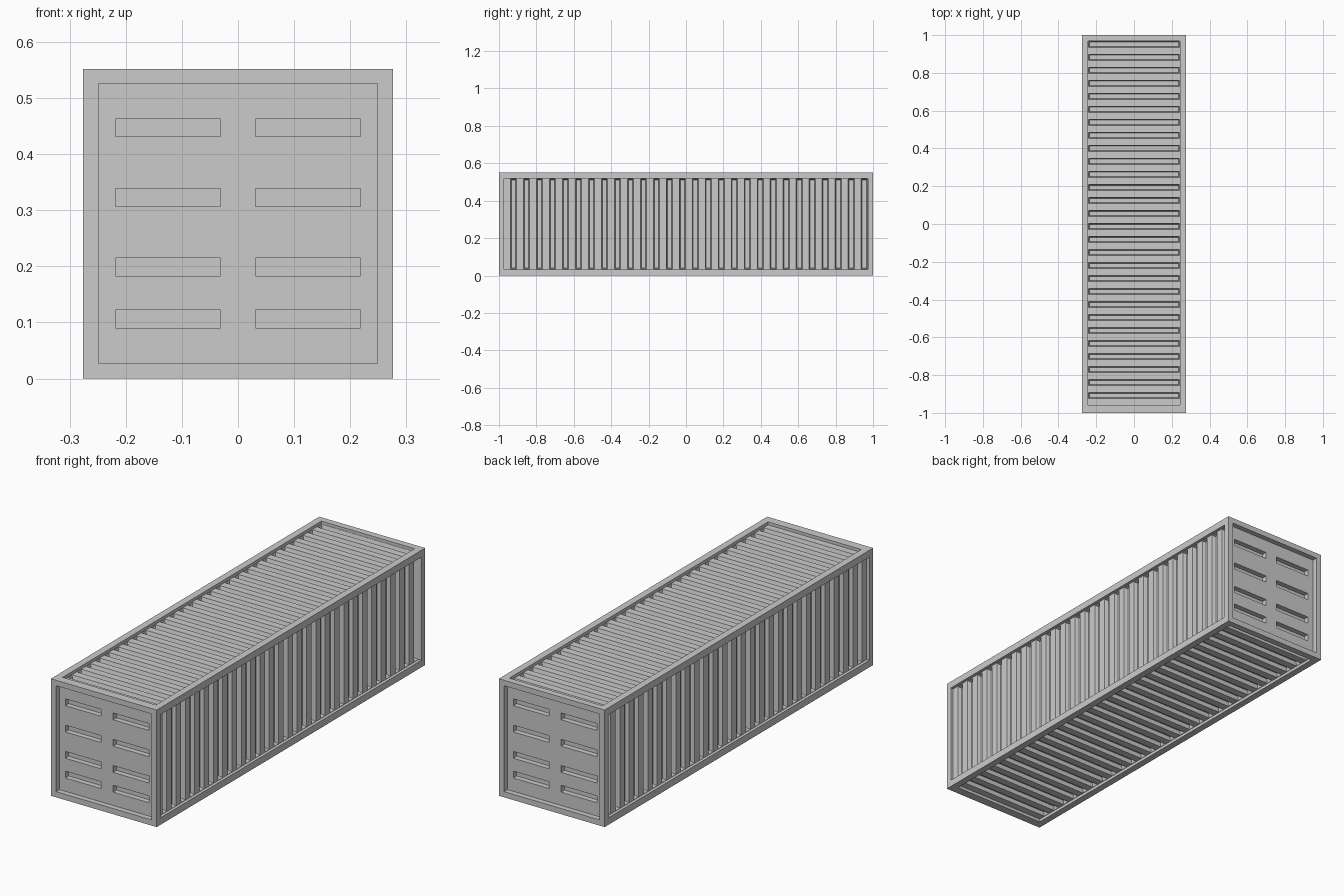
import bpy, bmesh
from mathutils import Vector

if "Cube" in bpy.data.objects:
    bpy.data.objects.remove(bpy.data.objects["Cube"])

W, L = 0.276, 1.0                      # half width / half height, half length
X, Y, Z = Vector((1, 0, 0)), Vector((0, 1, 0)), Vector((0, 0, 1))
CENTRE = Vector((0, 0, W))


def wall(name, u, v, half_u, us, vs, step, pit, taper_u, taper_v):
    """Framed, sunken panel; every odd/odd cell of the us x vs grid is a pit."""
    n = u.cross(v)
    off = L if abs(n.y) > 0.5 else W
    bm = bmesh.new()

    def loop(u0, u1, v0, v1, d):
        return [bm.verts.new(CENTRE + u * a + v * b + n * (off - d))
                for a, b in ((u0, v0), (u1, v0), (u1, v1), (u0, v1))]

    def bridge(a, b):
        for i in range(4):
            j = (i + 1) % 4
            bm.faces.new((a[i], a[j], b[j], b[i]))

    # outer frame and step down to the panel
    rim = loop(us[0], us[-1], vs[0], vs[-1], 0)
    bridge(loop(-half_u, half_u, -W, W, 0), rim)
    bridge(rim, loop(us[0], us[-1], vs[0], vs[-1], step))

    # panel cells and pits
    for i in range(len(us) - 1):
        for j in range(len(vs) - 1):
            u0, u1, v0, v1 = us[i], us[i + 1], vs[j], vs[j + 1]
            top = loop(u0, u1, v0, v1, step)
            if i % 2 and j % 2:
                low = loop(u0 + taper_u, u1 - taper_u,
                           v0 + taper_v, v1 - taper_v, step + pit)
                bridge(top, low)
                bm.faces.new(low)
            else:
                bm.faces.new(top)
    bmesh.ops.remove_doubles(bm, verts=bm.verts, dist=1e-5)
    me = bpy.data.meshes.new(name)
    bm.to_mesh(me)
    bm.free()
    bpy.context.collection.objects.link(bpy.data.objects.new(name, me))


# end walls: two columns of four slots
end_u = [-0.249, -0.218, -0.031, 0.031, 0.218, 0.249]
end_v = [z - W for z in (0.027, 0.09, 0.122, 0.183, 0.215,
                         0.307, 0.339, 0.431, 0.463, 0.526)]
wall("front_end", X, Z, W, end_u, end_v, 0.025, 0.025, 0, 0)
wall("back_end", -X, Z, W, end_u, end_v, 0.025, 0.025, 0, 0)


# corrugated walls: 28 tapered grooves along the length
def grooves(start, first, last, end):
    cuts = [start]
    for i in range(28):
        c = first + (last - first) * i / 27
        cuts += [c - 0.0165, c + 0.0165]
    return cuts + [end]


side_u = grooves(-0.972, -0.922, 0.953, 0.972)
roof_u = grooves(-0.959, -0.908, 0.951, 0.969)
across = [-0.243, -0.241, 0.241, 0.243]
for name, v, us in (("right_side", Z, side_u), ("left_side", -Z, side_u),
                    ("roof", -X, roof_u), ("floor", X, roof_u)):
    wall(name, Y, v, L, us, across, 0.014, 0.018, 0.005, 0.005)
